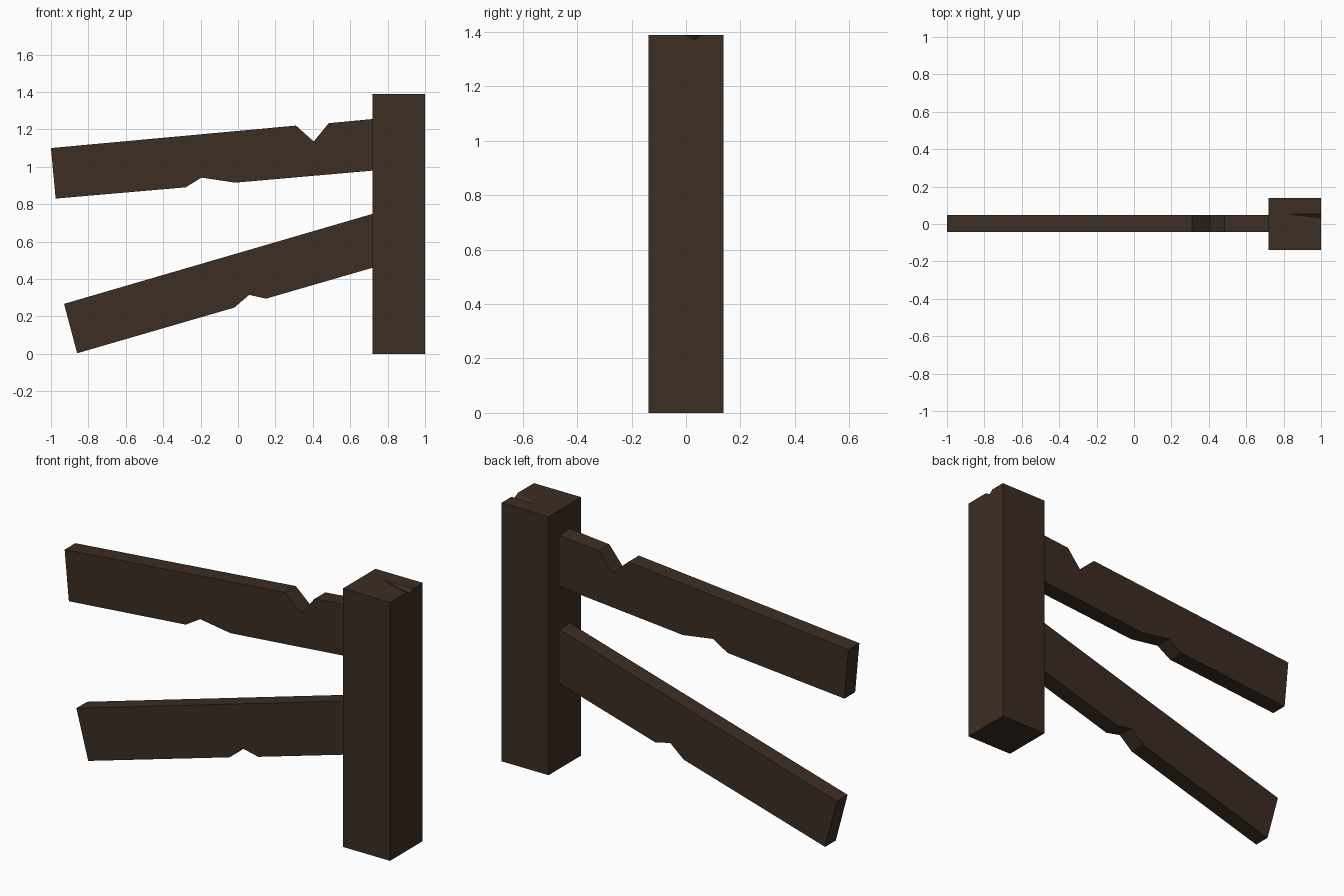
import bpy, bmesh

if "Cube" in bpy.data.objects:
    bpy.data.objects.remove(bpy.data.objects["Cube"])

wood = bpy.data.materials.new("dark_wood")
wood.diffuse_color = (0.045, 0.026, 0.016, 1)
wood.use_nodes = True
wood.node_tree.nodes["Principled BSDF"].inputs["Base Color"].default_value = wood.diffuse_color


def finish(name, bm):
    bmesh.ops.recalc_face_normals(bm, faces=bm.faces)
    mesh = bpy.data.meshes.new(name)
    bm.to_mesh(mesh)
    bm.free()
    mesh.materials.append(wood)
    obj = bpy.data.objects.new(name, mesh)
    bpy.context.collection.objects.link(obj)
    return obj


def plank(name, profile, y0, y1):
    """Extrude an x-z outline from y0 to y1."""
    bm = bmesh.new()
    face = bm.faces.new([bm.verts.new((x, y0, z)) for x, z in profile])
    ext = bmesh.ops.extrude_face_region(bm, geom=[face])
    verts = [g for g in ext["geom"] if isinstance(g, bmesh.types.BMVert)]
    bmesh.ops.translate(bm, verts=verts, vec=(0, y1 - y0, 0))
    return finish(name, bm)


# Broken rails with chipped edges, ends let into the post
plank("upper_rail", [
    (-1.0, 1.10), (0.31, 1.22), (0.405, 1.135), (0.485, 1.233), (0.75, 1.258),
    (0.75, 0.982), (-0.015, 0.915), (-0.195, 0.942), (-0.28, 0.89), (-0.975, 0.83)],
    -0.043, 0.048)
plank("lower_rail", [
    (-0.93, 0.267), (0.75, 0.757), (0.75, 0.469), (0.15, 0.295),
    (0.06, 0.315), (-0.02, 0.247), (-0.86, 0.003)],
    -0.043, 0.048)

# Square post with a tapering split in the top
L, R, F, B, T = 0.72, 1.0, -0.138, 0.138, 1.388
bm = bmesh.new()
base = [bm.verts.new((x, y, 0)) for x, y in ((L, F), (R, F), (R, B), (L, B))]
fl, fr, br, bl = [bm.verts.new((v.co.x, v.co.y, T)) for v in base]
tip = bm.verts.new((0.82, 0.054, T))
near = bm.verts.new((R, 0.0, T))
low = bm.verts.new((R, 0.032, T - 0.018))
far = bm.verts.new((R, 0.054, T))
b0, b1, b2, b3 = base
for f in ((b0, b1, b2, b3), (b0, b1, fr, fl), (b2, b3, bl, br), (b3, b0, fl, bl),
          (b1, b2, br, far, low, near, fr),
          (fl, fr, near, tip), (tip, far, br, bl), (fl, tip, bl),
          (tip, near, low), (tip, low, far)):
    bm.faces.new(f)
finish("post", bm)
